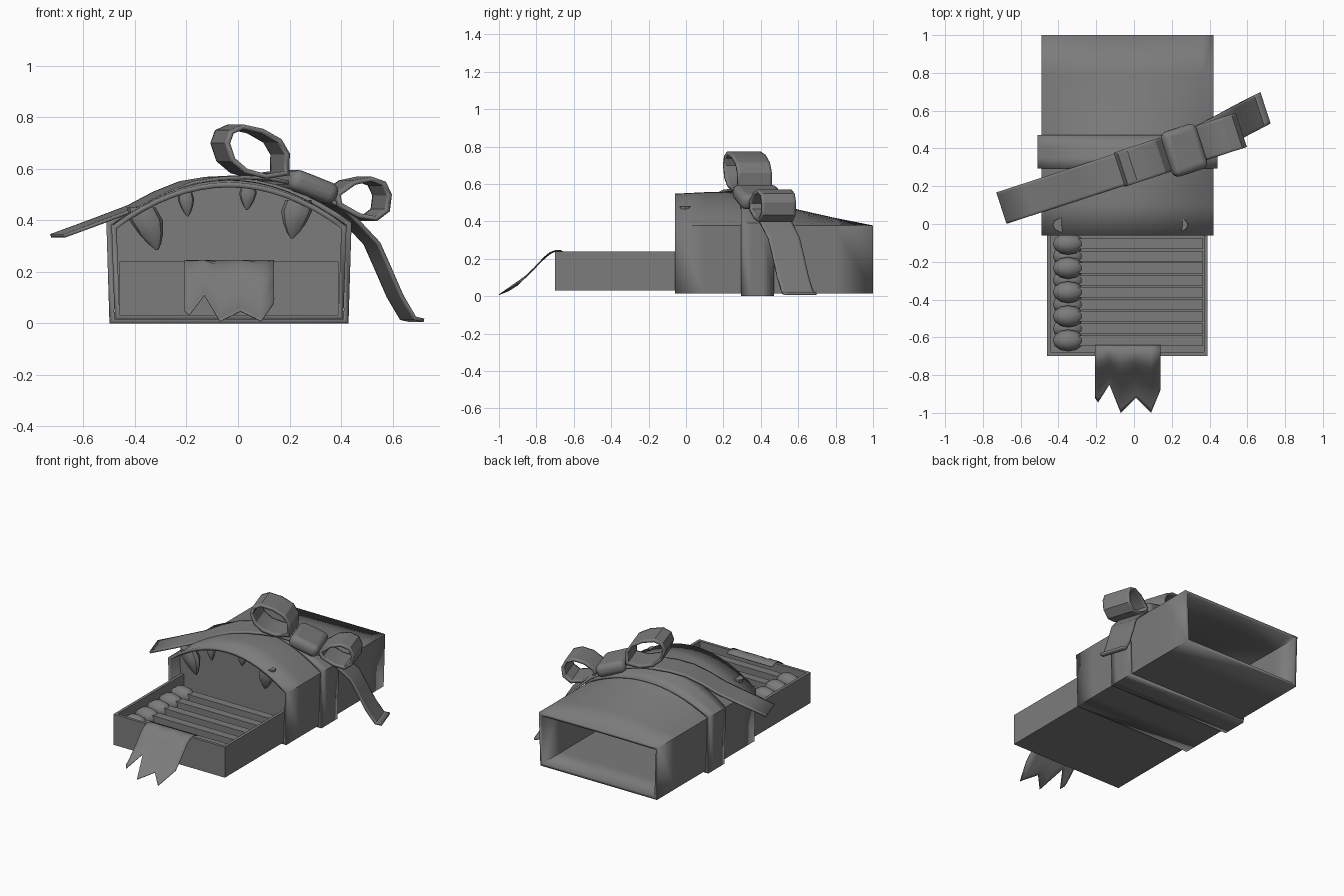
import bpy, bmesh, math
from mathutils import Vector

if "Cube" in bpy.data.objects:
    bpy.data.objects.remove(bpy.data.objects["Cube"])

GREY = (0.2, 0.2, 0.2, 1)
mat = bpy.data.materials.new("plain grey")
mat.use_nodes = True
mat.diffuse_color = GREY
mat.node_tree.nodes["Principled BSDF"].inputs["Base Color"].default_value = GREY

CX, HALF = -0.035, 0.456
TURN = math.radians(18)
ACROSS = Vector((-math.sin(TURN), math.cos(TURN), 0))


def finish(obj, angle=30):
    obj.data.materials.clear()
    obj.data.materials.append(mat)
    bpy.ops.object.select_all(action='DESELECT')
    obj.select_set(True)
    bpy.context.view_layer.objects.active = obj
    bpy.ops.object.shade_smooth_by_angle(angle=math.radians(angle))
    return obj


def loft(name, rows, closed=False, loop=False, cap=False, thick=0, offset=-1):
    """Skin rows of points; closed joins each row, loop joins last row to first."""
    bm = bmesh.new()
    grid = [[bm.verts.new(p) for p in row] for row in rows]
    n = len(grid[0])
    for r in range(len(grid) - (0 if loop else 1)):
        a, b = grid[r], grid[(r + 1) % len(grid)]
        for i in range(n if closed else n - 1):
            j = (i + 1) % n
            bm.faces.new((a[i], a[j], b[j], b[i]))
    if cap:
        bm.faces.new(grid[0])
        bm.faces.new(grid[-1])
    bmesh.ops.recalc_face_normals(bm, faces=bm.faces)
    me = bpy.data.meshes.new(name)
    bm.to_mesh(me)
    bm.free()
    obj = bpy.data.objects.new(name, me)
    bpy.context.collection.objects.link(obj)
    if thick:
        mod = obj.modifiers.new("thickness", 'SOLIDIFY')
        mod.thickness, mod.offset, mod.use_even_offset = thick, offset, True
    return finish(obj)


def box(name, lo, hi):
    lo, hi = Vector(lo), Vector(hi)
    bpy.ops.mesh.primitive_cube_add(size=1, location=(lo + hi) / 2)
    obj = bpy.context.object
    obj.name = name
    obj.scale = hi - lo
    return finish(obj)


def interp(table, v):
    for (a, fa), (b, fb) in zip(table, table[1:]):
        if v <= b:
            return fa + (fb - fa) * max(0, (v - a) / (b - a))
    return table[-1][1]


# Arched sleeve, flattening towards the back
CREST = [(-0.06, 0.17), (0.1, 0.178), (0.2, 0.18), (0.3, 0.172), (0.4, 0.145),
         (0.5, 0.112), (0.6, 0.085), (0.8, 0.04), (1.0, 0)]


def section(y, grow=0.0, floor=0.015):
    rise = interp(CREST, y)
    pts = [(CX - HALF + 0.012 - grow, y, floor)]
    for i in range(17):
        t = i / 8 - 1
        pts.append((CX + t * (HALF + grow), y, 0.378 + grow * 0.7 + rise * (1 - t * t)))
    return pts + [(CX + HALF - 0.012 + grow, y, floor)]


loft("sleeve", [section(y) for y, _ in CREST], closed=True, thick=0.02)
loft("sleeve_band", [section(y, 0.02, 0) for y in (0.295, 0.35, 0.41, 0.47)],
     closed=True, thick=0.02)

# Wall closing the mouth
loft("mouth_wall", [section(y, -0.005, 0.02) for y in (0.04, 0.05)], closed=True, cap=True)

# Open tray
X0, X1, Y0, Y1, Z0, Z1 = -0.46, 0.39, -0.7, 0.04, 0.03, 0.24
W = 0.02
box("tray_floor", (X0, Y0, Z0), (X1, Y1, Z0 + W))
box("tray_front", (X0, Y0, Z0), (X1, Y0 + W, Z1))
box("tray_right_side", (X0, Y0, Z0), (X0 + W, Y1, Z1))
box("tray_left_side", (X1 - W, Y0, Z0), (X1, Y1, Z1))

# Two layers of matches
for layer, (y_start, z) in enumerate([(-0.105, 0.178), (-0.17, 0.105)]):
    for i in range(5 - layer):
        y = y_start - 0.128 * i
        tag = f"{layer + 1}_{i + 1}"
        box("match_stick_" + tag, (-0.3, y - 0.028, z - 0.028), (0.365, y + 0.028, z + 0.028))
        bpy.ops.mesh.primitive_uv_sphere_add(segments=10, ring_count=6, location=(-0.348, y, z),
                                             rotation=(0, math.pi / 2, 0))
        head = bpy.context.object
        head.name = "match_head_" + tag
        head.scale = (0.058, 0.058, 0.082)
        finish(head, 50)

# Tongue with a ragged end, hanging over the tray front
DROP = [(-1.0, 0.01), (-0.95, 0.03), (-0.9, 0.062), (-0.82, 0.14), (-0.76, 0.21),
        (-0.73, 0.235), (-0.7, 0.246), (-0.67, 0.246), (-0.64, 0.232)]
ENDS = [(-0.207, -0.92), (-0.19, -0.945), (-0.13, -0.85), (-0.07, -1.0),
        (0.01, -0.92), (0.09, -1.0), (0.14, -0.88)]
columns = []
for x, end in ENDS:
    ys = [-0.64 + (end + 0.64) * k / 14 for k in range(15)]
    columns.append([(x, y, interp(DROP, y)) for y in ys])
loft("tongue", columns, thick=0.004)

# Fangs under the arch
FANGS = [(-0.375, 0.45, 0.285, 0.065, 0.06), (-0.205, 0.51, 0.415, 0.032, 0.01),
         (0.04, 0.53, 0.44, 0.034, -0.005), (0.235, 0.48, 0.33, 0.06, -0.025)]
SHAPE = [(0, 0.85), (0.3, 1), (0.6, 0.75), (0.85, 0.4), (1, 0.08)]
for n, (x, top, bottom, r, lean) in enumerate(FANGS):
    rings = []
    for t, k in SHAPE:
        rings.append([(x + lean * t + r * k * math.cos(a * math.pi / 5),
                       -0.005 + r * 0.7 * k * math.sin(a * math.pi / 5),
                       top + (bottom - top) * t) for a in range(10)])
    loft(f"fang_{n + 1}", rings, closed=True, cap=True)


# Ribbon: tails, loops and knot
def ribbon(name, path, width, loop=False, thick=0.014, centre=None):
    rows = []
    for x, z in path:
        y = interp(centre, x) if centre else 0.313 + 0.326 * x
        mid = Vector((x, y, z))
        rows.append([mid + ACROSS * width * s for s in (-0.5, -0.42, 0, 0.42, 0.5)])
    return loft(name, rows, loop=loop, thick=thick, offset=-1 if loop else 0)


ribbon("right_tail", [(-0.7, 0.34), (-0.55, 0.395), (-0.4, 0.452), (-0.3, 0.505), (-0.2, 0.545),
                      (-0.1, 0.562), (0, 0.567), (0.1, 0.563), (0.22, 0.535)], 0.175)
ribbon("left_tail", [(0.3, 0.49), (0.38, 0.455), (0.45, 0.385), (0.52, 0.31), (0.56, 0.22),
                     (0.61, 0.105), (0.66, 0.02), (0.695, 0.012)], 0.175,
       centre=[(0.3, 0.41), (0.45, 0.485), (0.56, 0.545), (0.695, 0.615)])
ribbon("large_loop", [(0.17, 0.575), (0.172, 0.66), (0.14, 0.715), (0.07, 0.755), (-0.01, 0.773),
                      (-0.06, 0.75), (-0.078, 0.7), (-0.055, 0.63), (0, 0.583), (0.08, 0.562)],
       0.19, loop=True, thick=0.018)
ribbon("small_loop", [(0.35, 0.505), (0.42, 0.555), (0.49, 0.57), (0.545, 0.55), (0.568, 0.5),
                      (0.56, 0.435), (0.51, 0.397), (0.44, 0.41), (0.36, 0.455)],
       0.19, loop=True, thick=0.018)
bpy.ops.mesh.primitive_cube_add(size=1, location=(0.265, 0.39, 0.53), rotation=(0, 0.36, TURN))
knot = bpy.context.object
knot.name = "ribbon_knot"
knot.scale = (0.2, 0.25, 0.085)
bpy.ops.object.transform_apply(location=False, rotation=False, scale=True)
bevel = knot.modifiers.new("rounding", 'BEVEL')
bevel.width, bevel.segments = 0.035, 4
finish(knot, 40)
